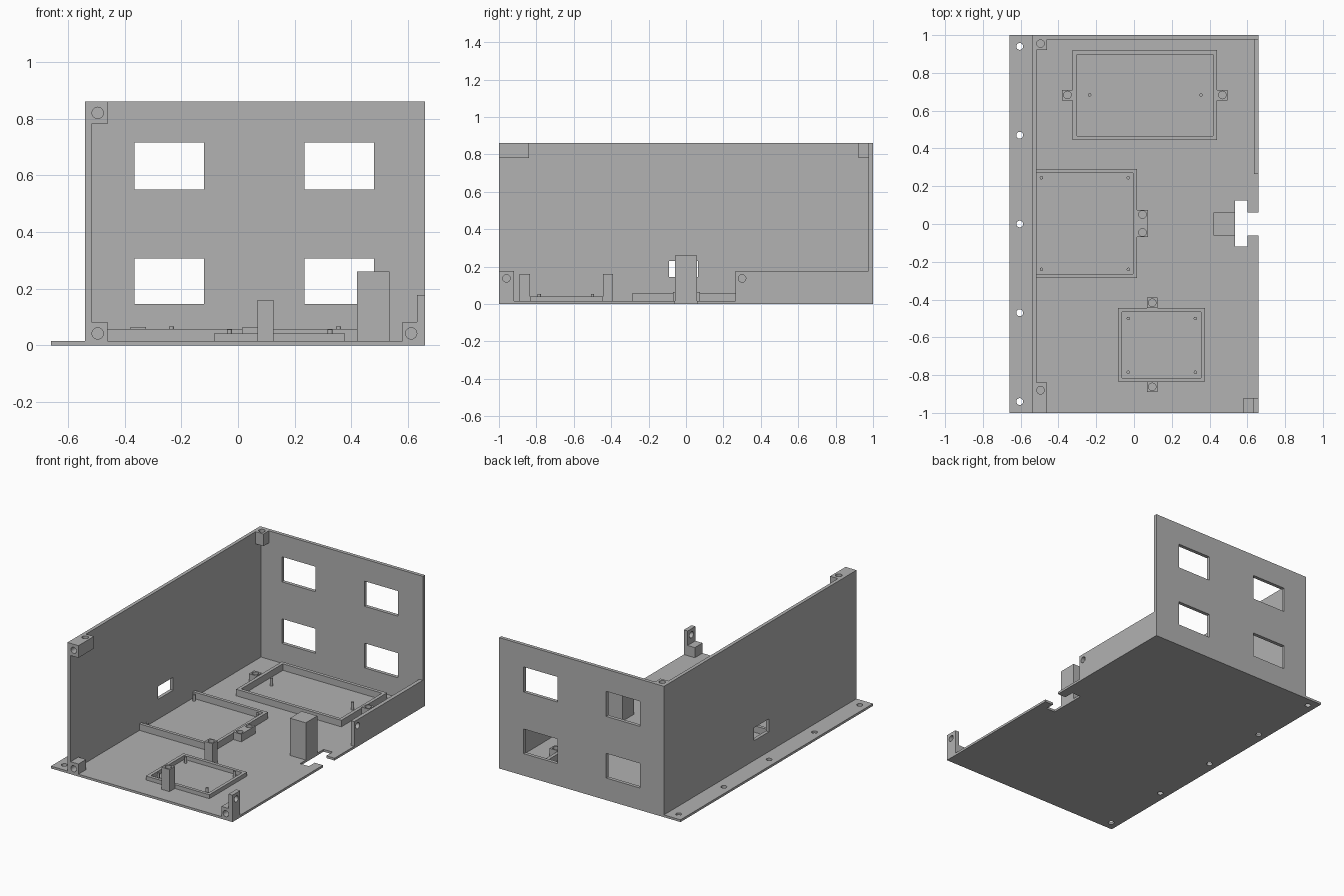
import bpy
from mathutils import Matrix, Vector
import bmesh

default_cube = bpy.data.objects.get("Cube")
if default_cube:
    bpy.data.objects.remove(default_cube, do_unlink=True)

# Single plain grey material
grey = bpy.data.materials.new("plain_grey")
grey.use_nodes = True
colour = (0.445, 0.445, 0.445, 1)
grey.diffuse_color = colour
grey.node_tree.nodes["Principled BSDF"].inputs["Base Color"].default_value = colour

FLOOR = 0.015
TOP = 0.86
TURN = {"x": Matrix.Rotation(1.5708, 4, "Y"), "y": Matrix.Rotation(1.5708, 4, "X"), "z": Matrix()}


def finish(name, bm):
    mesh = bpy.data.meshes.new(name)
    bm.to_mesh(mesh)
    bm.free()
    mesh.materials.append(grey)
    obj = bpy.data.objects.new(name, mesh)
    bpy.context.collection.objects.link(obj)
    return obj


def box(name, x, y, z):
    """Box from three (low, high) ranges."""
    bm = bmesh.new()
    bmesh.ops.create_cube(bm, size=1)
    for v in bm.verts:
        v.co = [(lo + hi) / 2 + c * (hi - lo) for c, (lo, hi) in zip(v.co, (x, y, z))]
    return finish(name, bm)


def rod(name, centre, radius, length, axis="z"):
    bm = bmesh.new()
    bmesh.ops.create_cone(bm, cap_ends=True, segments=24, radius1=radius, radius2=radius,
                          depth=length, matrix=Matrix.Translation(Vector(centre)) @ TURN[axis])
    obj = finish(name, bm)
    for p in obj.data.polygons:
        p.use_smooth = len(p.vertices) == 4
    for e in obj.data.edges:
        a, b = (obj.data.vertices[i].co for i in e.vertices)
        e.use_edge_sharp = (a - b).length < length * 0.9
    return obj


def cut(obj, cutters):
    """Subtract the cutters, bake the result and discard them."""
    for c in cutters:
        c.hide_render = True
        mod = obj.modifiers.new("cut", "BOOLEAN")
        mod.operation = "DIFFERENCE"
        mod.solver = "EXACT"
        mod.object = c
    bpy.context.view_layer.update()
    graph = bpy.context.evaluated_depsgraph_get()
    baked = bpy.data.meshes.new_from_object(obj.evaluated_get(graph))
    obj.modifiers.clear()
    obj.data = baked
    for c in cutters:
        bpy.data.objects.remove(c, do_unlink=True)


def hole(centre, axis="z", length=0.1, radius=0.02):
    return rod("hole_cutter", centre, radius, length, axis)


# Floor plate with flange holes and a T-shaped side notch
floor = box("floor_plate", (-0.66, 0.66), (-1, 1), (0, FLOOR))
cut(floor, [hole((-0.605, 0.47 * i, 0), radius=0.018) for i in range(-2, 3)]
    + [box("notch_cutter", (0.535, 0.60), (-0.12, 0.125), (-0.1, 0.1)),
       box("notch_mouth_cutter", (0.59, 0.7), (-0.06, 0.06), (-0.1, 0.1))])

# Walls
left_wall = box("long_wall", (-0.54, -0.517), (-1, 1), (FLOOR, TOP))
cut(left_wall, [box("slot_cutter", (-0.6, -0.4), (-0.09, 0.065), (0.145, 0.23))])

back_wall = box("back_wall", (-0.517, 0.66), (0.977, 1), (FLOOR, TOP))
cut(back_wall, [box("window_cutter", x, (0.9, 1.1), z)
                for x in ((-0.365, -0.12), (0.235, 0.48))
                for z in ((0.145, 0.307), (0.55, 0.715))])

low_wall = box("low_side_wall", (0.635, 0.66), (0.265, 0.977), (FLOOR, 0.177))
cut(low_wall, [hole((0.65, 0.30, 0.137), "x")])

# Screw blocks in the corners of the long wall
BLOCK_X = (-0.517, -0.46)
block = box("top_front_block", BLOCK_X, (-1, -0.84), (0.78, TOP))
cut(block, [hole((-0.495, -0.88, TOP)), hole((-0.495, -1, 0.82), "y", 0.12)])
block = box("bottom_front_block", BLOCK_X, (-1, -0.92), (FLOOR, 0.082))
cut(block, [hole((-0.495, -1, 0.042), "y", 0.12)])
block = box("top_back_block", BLOCK_X, (0.922, 0.977), (0.78, TOP))
cut(block, [hole((-0.495, 0.955, TOP))])

# Front corner bracket
bracket = box("bracket_block", (0.58, 0.632), (-1, -0.92), (FLOOR, 0.082))
cut(bracket, [hole((0.611, -1, 0.042), "y", 0.12)])
bracket = box("bracket_upright", (0.632, 0.66), (-1, -0.92), (FLOOR, 0.177))
cut(bracket, [hole((0.65, -0.96, 0.137), "x")])

# Solid post beside the notch
box("latch_post", (0.42, 0.535), (-0.06, 0.06), (FLOOR, 0.26))


def tray(name, x, y, top, rim, pins, pin_top, open_side=False):
    """Raised rim on the floor with locating pins inside."""
    frame = box(name + "_rim", x, y, (FLOOR, top))
    inner_left = x[0] - rim if open_side else x[0] + rim
    cut(frame, [box("rim_cutter", (inner_left, x[1] - rim), (y[0] + rim, y[1] - rim), (-0.1, 0.2))])
    for px, py in pins:
        rod(name + "_pin", (px, py, (FLOOR + pin_top) / 2), 0.009, pin_top - FLOOR)


def tab(name, x, y, top, holes, depth=0.08):
    obj = box(name, x, y, (FLOOR, top))
    cut(obj, [hole((hx, hy, top), length=depth) for hx, hy in holes])


# Back tray
tray("back_tray", (-0.325, 0.44), (0.445, 0.92), 0.058, 0.022,
     [(-0.235, 0.683), (0.355, 0.683)], 0.066)
for x in ((-0.38, -0.325), (0.44, 0.495)):
    tab("back_tray_tab", x, (0.655, 0.71), 0.065, [(sum(x) / 2, 0.683)])

# Middle tray, open toward the long wall
tray("middle_tray", (-0.517, 0.015), (-0.285, 0.29), 0.058, 0.021,
     [(x, y) for x in (-0.49, -0.03) for y in (-0.24, 0.245)], 0.055, True)
tab("middle_tray_tab", (0.015, 0.073), (-0.07, 0.075), 0.065, [(0.045, -0.045), (0.045, 0.05)])

# Front tray with two tall screw posts
tray("front_tray", (-0.085, 0.377), (-0.835, -0.445), 0.041, 0.021,
     [(x, y) for x in (-0.03, 0.325) for y in (-0.785, -0.5)], 0.055)
for y in ((-0.89, -0.835), (-0.445, -0.39)):
    tab("front_tray_post", (0.068, 0.125), y, 0.16, [(0.0965, sum(y) / 2)])
